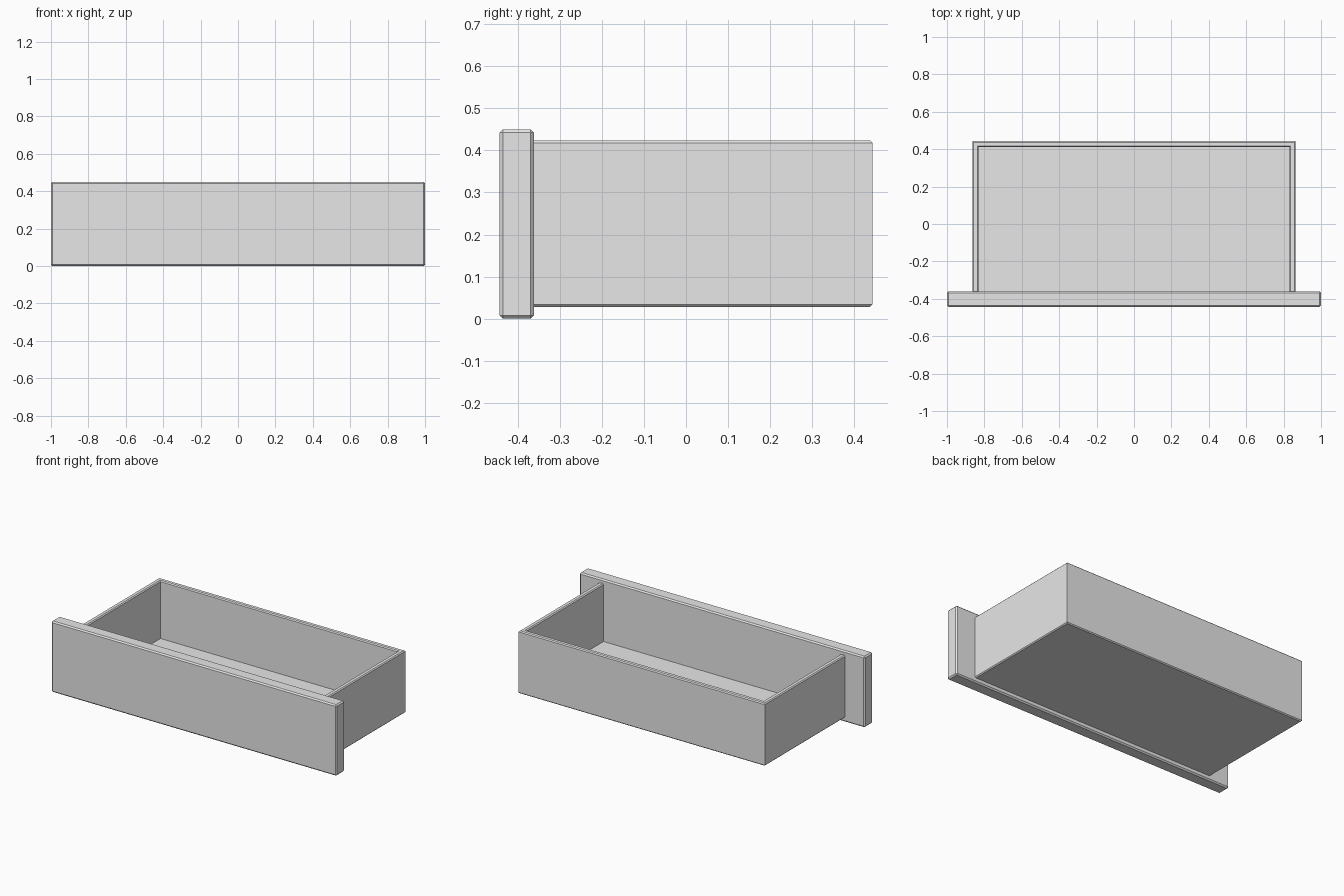
import bpy
import bmesh

cube = bpy.data.objects.get("Cube")
if cube:
    bpy.data.objects.remove(cube, do_unlink=True)

GREY = (0.8, 0.8, 0.8, 1.0)
mat = bpy.data.materials.new("plain grey")
mat.use_nodes = True
mat.diffuse_color = GREY
mat.node_tree.nodes["Principled BSDF"].inputs["Base Color"].default_value = GREY


def prism(name, outline, bottom, top, chamfer=0.0, pick=lambda edge: True):
    """Extrude a plan outline upwards and chamfer the picked edges."""
    bm = bmesh.new()
    face = bm.faces.new([bm.verts.new((x, y, bottom)) for x, y in outline])
    raised = bmesh.ops.extrude_face_region(bm, geom=[face])["geom"]
    for v in raised:
        if isinstance(v, bmesh.types.BMVert):
            v.co.z = top
    bmesh.ops.recalc_face_normals(bm, faces=bm.faces[:])
    if chamfer:
        bmesh.ops.bevel(bm, geom=[e for e in bm.edges if pick(e)], offset=chamfer,
                        offset_type='OFFSET', segments=1, affect='EDGES')
    mesh = bpy.data.meshes.new(name)
    bm.to_mesh(mesh)
    bm.free()
    mesh.materials.append(mat)
    obj = bpy.data.objects.new(name, mesh)
    bpy.context.collection.objects.link(obj)
    return obj


def rect(half_x, y0, y1):
    return [(-half_x, y0), (half_x, y0), (half_x, y1), (-half_x, y1)]


FRONT, PANEL_BACK, BACK = -0.443, -0.361, 0.443
HALF, WALL = 0.863, 0.032
BASE, RIM, FLOOR = 0.028, 0.424, 0.058
inner = HALF - WALL
inner_back = BACK - WALL
joint = PANEL_BACK - 0.012      # walls tuck into the panel


def wall_edge(edge):
    """Rim edges all round, and the outer edges underneath."""
    a, b = (v.co for v in edge.verts)
    if abs(a.z - b.z) > 0.01:
        return False
    mid = (a + b) / 2
    if mid.y < joint + 0.001:
        return False
    outer = abs(mid.x) > HALF - 0.001 or mid.y > BACK - 0.001
    return mid.z > FLOOR or outer


# Thick front panel, chamfered all round
prism("front_panel", rect(1.0, FRONT, PANEL_BACK), 0.0, 0.45, 0.008)

# U-shaped side and back walls
walls = [(-HALF, joint), (-inner, joint), (-inner, inner_back), (inner, inner_back),
         (inner, joint), (HALF, joint), (HALF, BACK), (-HALF, BACK)]
prism("drawer_walls", walls, BASE, RIM, 0.006, wall_edge)

# Floor board between the walls
prism("drawer_floor", rect(inner, joint, inner_back), BASE, FLOOR)
